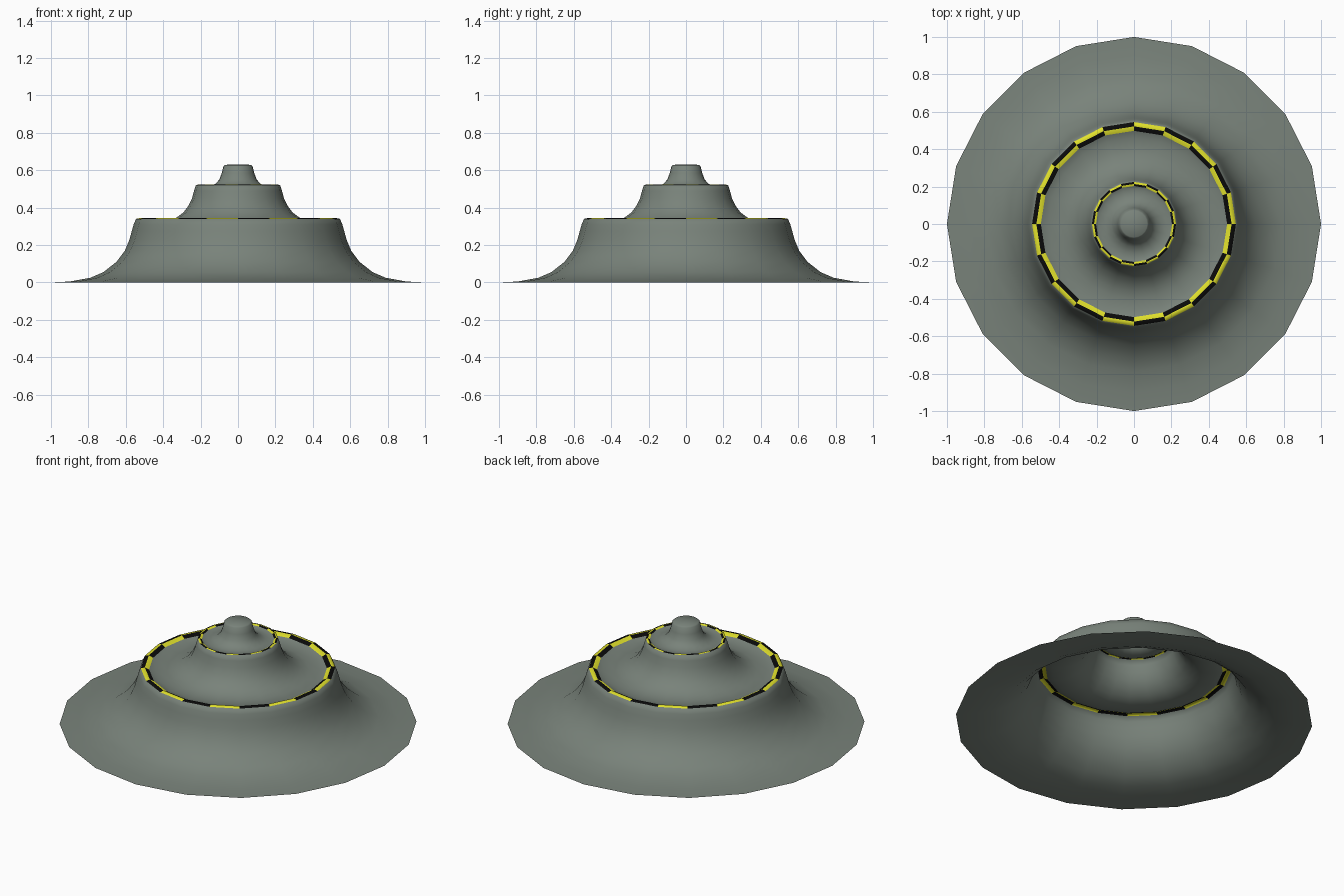
import bpy, bmesh, math

if "Cube" in bpy.data.objects:
    bpy.data.objects.remove(bpy.data.objects["Cube"])

SIDES = 20


def material(name, rgb):
    m = bpy.data.materials.new(name)
    m.diffuse_color = (*rgb, 1)
    m.use_nodes = True
    m.node_tree.nodes["Principled BSDF"].inputs["Base Color"].default_value = m.diffuse_color
    return m


body_mat = material("grey green", (0.19, 0.225, 0.195))
yellow = material("yellow", (0.75, 0.75, 0.025))
black = material("black", (0.003, 0.003, 0.003))

# Profile from outer rim to tip: radius, height
profile = [
    # wide skirt
    (1.0, 0.0), (0.9, 0.005), (0.79, 0.025), (0.72, 0.055), (0.65, 0.11),
    (0.605, 0.17), (0.58, 0.23), (0.568, 0.275), (0.558, 0.31),
    # lower striped lip
    (0.545, 0.34), (0.522, 0.345), (0.498, 0.332),
    # shallow dish and middle flare
    (0.46, 0.322), (0.40, 0.322), (0.36, 0.332), (0.33, 0.346),
    (0.293, 0.373), (0.265, 0.41), (0.246, 0.45), (0.235, 0.49),
    # upper striped lip
    (0.225, 0.521), (0.214, 0.523), (0.203, 0.517),
    # small dish and top knob
    (0.185, 0.512), (0.155, 0.513), (0.122, 0.526), (0.10, 0.55),
    (0.087, 0.585), (0.078, 0.622), (0.07, 0.629),
]
STRIPE_BANDS = {9: 0, 10: 1, 20: 0, 21: 1}   # band index -> checker row

bm = bmesh.new()
rings = []
for r, z in profile:
    rings.append([bm.verts.new((r * math.cos(2 * math.pi * i / SIDES),
                                r * math.sin(2 * math.pi * i / SIDES), z))
                  for i in range(SIDES)])
for k in range(len(rings) - 1):
    for i in range(SIDES):
        j = (i + 1) % SIDES
        f = bm.faces.new((rings[k][i], rings[k][j], rings[k + 1][j], rings[k + 1][i]))
        f.smooth = True
        # checkered lips
        if k in STRIPE_BANDS:
            f.material_index = 1 + (i + STRIPE_BANDS[k]) % 2
# closed tip
tip = bm.verts.new((0, 0, 0.631))
for i in range(SIDES):
    f = bm.faces.new((rings[-1][i], rings[-1][(i + 1) % SIDES], tip))
    f.smooth = True

mesh = bpy.data.meshes.new("tiered_shell")
bm.to_mesh(mesh)
bm.free()
for m in (body_mat, yellow, black):
    mesh.materials.append(m)
shell = bpy.data.objects.new("tiered_shell", mesh)
bpy.context.collection.objects.link(shell)
